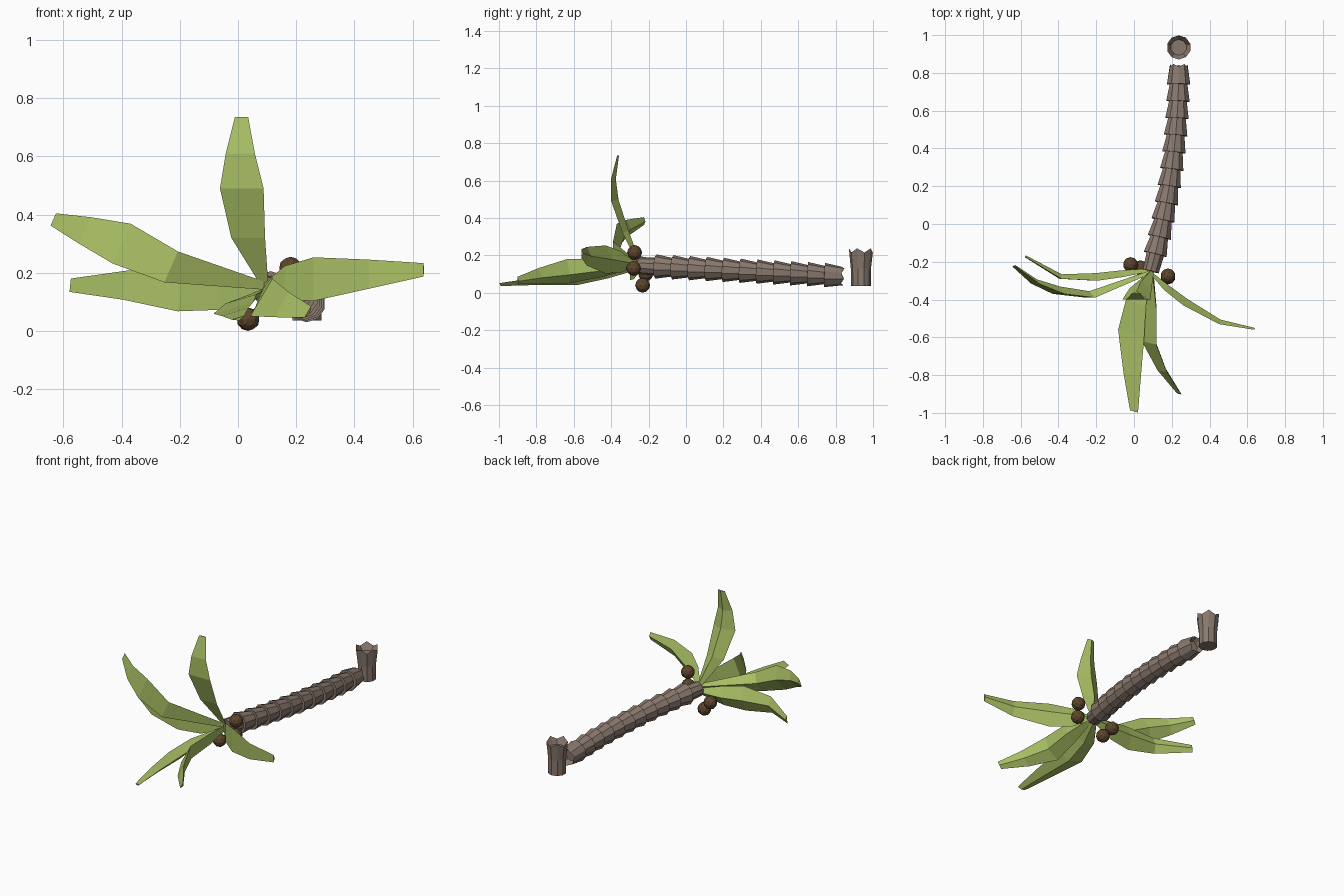
import bpy
import bmesh
import math
from mathutils import Vector

cube = bpy.data.objects.get("Cube")
if cube:
    bpy.data.objects.remove(cube, do_unlink=True)

SIDES = 10


def make_material(name, colour):
    mat = bpy.data.materials.new(name)
    mat.use_nodes = True
    mat.diffuse_color = (*colour, 1)
    mat.node_tree.nodes["Principled BSDF"].inputs["Base Color"].default_value = (*colour, 1)
    return mat


bark = make_material("bark brown", (0.25, 0.19, 0.155))
leaf_green = make_material("leaf green", (0.40, 0.53, 0.13))
nut_brown = make_material("nut brown", (0.11, 0.06, 0.025))


def finish(bm, name, mat):
    bmesh.ops.recalc_face_normals(bm, faces=bm.faces)
    mesh = bpy.data.meshes.new(name)
    bm.to_mesh(mesh)
    bm.free()
    mesh.materials.append(mat)
    obj = bpy.data.objects.new(name, mesh)
    bpy.context.collection.objects.link(obj)
    return obj


def add_ring(bm, centre, axis, radius, jag=0.0):
    """Ring of verts around axis; every other vert is pushed along it by jag."""
    axis = axis.normalized()
    u = axis.cross(Vector((1, 0, 0))).normalized()
    v = axis.cross(u)
    ring = []
    for i in range(SIDES):
        a = math.tau * i / SIDES
        offset = u * math.cos(a) + v * math.sin(a)
        ring.append(bm.verts.new(centre + offset * radius + axis * jag * (i % 2)))
    return ring


def loft(bm, rings):
    """Skin matching rings and cap both ends."""
    for a, b in zip(rings, rings[1:]):
        for i in range(len(a)):
            j = (i + 1) % len(a)
            bm.faces.new((a[i], a[j], b[j], b[i]))
    bm.faces.new(rings[0])
    bm.faces.new(rings[-1])


# Stump with a splintered, hollow top
bm = bmesh.new()
foot = Vector((0.237, 0.935, 0))
up = Vector((0, 0, 1))
profile = [(0.035, 0.053, 0), (0.13, 0.054, 0), (0.215, 0.064, 0.022), (0.19, 0.042, 0)]
loft(bm, [add_ring(bm, foot + up * z, up, r, jag) for z, r, jag in profile])
finish(bm, "stump", bark)


# Fallen trunk: flared segments along a gentle bend
START, END, SEGMENTS = 0.83, -0.25, 12


def trunk_point(t):
    run = (START - END) * t
    return Vector((0.237 - 0.127 * run * run, START - run, 0.09 + 0.055 * t))


bm = bmesh.new()
rings = []
for k in range(SEGMENTS):
    t0, t1 = k / SEGMENTS, (k + 1) / SEGMENTS
    p0, p1 = trunk_point(t0), trunk_point(t1)
    last = k == SEGMENTS - 1
    if k == 0:
        rings.append(add_ring(bm, p0 + Vector((0, -0.03, 0)), p1 - p0, 0.035))
    rings.append(add_ring(bm, p0, p1 - p0, 0.049, -0.015 if k == 0 else 0))
    rings.append(add_ring(bm, p1, p1 - p0, 0.045 if last else 0.065))
loft(bm, rings)
finish(bm, "trunk", bark)


# Leaves: a flat upper face with a shallow keel beneath, thin at the tip
HALF_WIDTHS = (0.014, 0.058, 0.075, 0.05, 0.023)
KEELS = (0.015, 0.035, 0.04, 0.025, 0.01)
OUTWARD = Vector((-0.3, -1, 0.6))


def make_leaf(name, side, path):
    side = Vector(side).normalized()
    pts = [Vector(p) for p in path]
    bm = bmesh.new()
    rows = []
    for i, (p, width, keel) in enumerate(zip(pts, HALF_WIDTHS, KEELS)):
        tangent = pts[min(i + 1, len(pts) - 1)] - pts[max(i - 1, 0)]
        normal = tangent.cross(side).normalized()
        if normal.dot(OUTWARD) < 0:
            normal.negate()
        corners = (p - side * width, p + side * width, p - normal * keel)
        rows.append([bm.verts.new(c) for c in corners])
    loft(bm, rows)
    finish(bm, name, leaf_green)


make_leaf("upright_leaf", (1, 0, 0), [
    (0.09, -0.26, 0.16), (0.035, -0.34, 0.32), (0.013, -0.4, 0.49),
    (0.008, -0.4, 0.61), (0.012, -0.368, 0.735)])
make_leaf("upper_right_leaf", (0.4, 0, 0.9), [
    (0.09, -0.26, 0.155), (-0.23, -0.39, 0.22), (-0.4, -0.37, 0.3),
    (-0.525, -0.315, 0.345), (-0.635, -0.225, 0.383)])
make_leaf("lower_right_leaf", (0.1, 0, 1), [
    (0.09, -0.25, 0.13), (-0.06, -0.28, 0.13), (-0.2, -0.3, 0.142),
    (-0.39, -0.29, 0.157), (-0.577, -0.175, 0.157)])
make_leaf("left_leaf", (0, 0, 1), [
    (0.09, -0.27, 0.15), (0.16, -0.35, 0.165), (0.26, -0.43, 0.178),
    (0.45, -0.53, 0.195), (0.638, -0.56, 0.21)])
make_leaf("front_leaf", (1, -0.3, 0.3), [
    (0.08, -0.25, 0.14), (0.01, -0.42, 0.11), (-0.015, -0.58, 0.08),
    (-0.01, -0.8, 0.065), (0, -0.992, 0.045)])
make_leaf("front_left_leaf", (0.5, -0.1, 0.85), [
    (0.09, -0.25, 0.15), (0.09, -0.45, 0.135), (0.08, -0.63, 0.115),
    (0.15, -0.78, 0.09), (0.24, -0.9, 0.065)])

# Nuts clustered around the crown
for n, spot in enumerate([(0.18, -0.275, 0.215), (0.18, -0.28, 0.13),
                          (0.035, -0.232, 0.04), (-0.018, -0.215, 0.1)]):
    bm = bmesh.new()
    bmesh.ops.create_icosphere(bm, subdivisions=2, radius=0.04)
    nut = finish(bm, f"nut_{n + 1}", nut_brown)
    nut.location = spot
